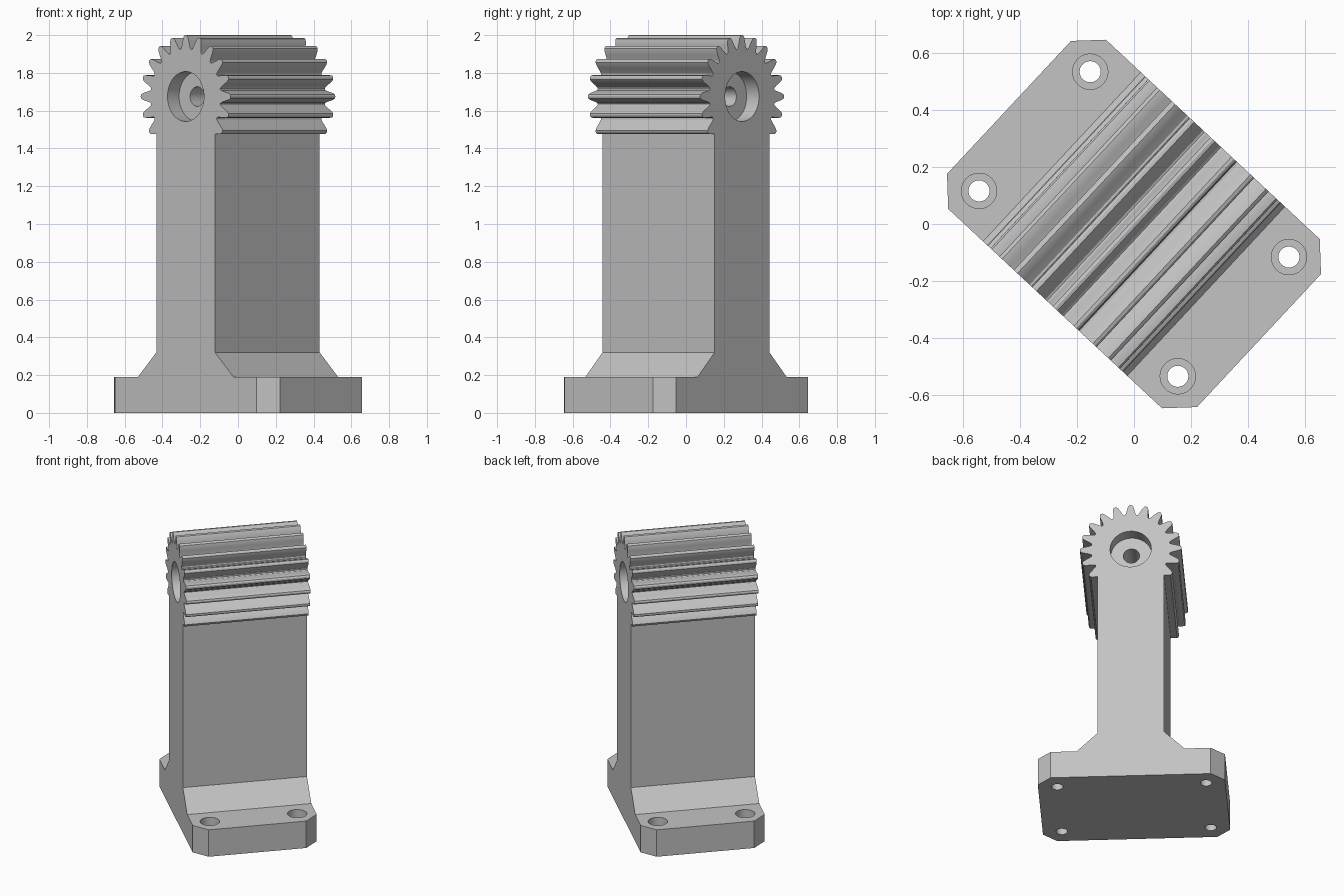
import bpy, bmesh, math
from mathutils import Matrix, Vector

cube = bpy.data.objects.get("Cube")
if cube:
    bpy.data.objects.remove(cube, do_unlink=True)

TURN = Matrix.Rotation(math.radians(-43), 4, 'Z')
HALF_LEN = 0.406      # half length along the gear axis
HALF_BASE = 0.60      # half width of the base
HALF_COL = 0.213      # half width of the column
AXIS_Z = 1.675        # height of the gear axis
TEETH = 20

grey = bpy.data.materials.new("light_grey")
grey.use_nodes = True
colour = (0.55, 0.55, 0.55, 1)
grey.diffuse_color = colour
grey.node_tree.nodes["Principled BSDF"].inputs["Base Color"].default_value = colour


def new_object(name, bm):
    bmesh.ops.recalc_face_normals(bm, faces=bm.faces)
    mesh = bpy.data.meshes.new(name)
    bm.to_mesh(mesh)
    bm.free()
    obj = bpy.data.objects.new(name, mesh)
    bpy.context.collection.objects.link(obj)
    mesh.materials.append(grey)
    return obj


def gear_profile():
    """Toothed arc from the lowest right tooth over the top to the lowest left."""
    half = [(7.4, 0.256), (5.8, 0.272), (4.6, 0.290), (3.4, 0.309), (1.9, 0.323)]
    tooth = [(-a, r) for a, r in half] + [(0, 0.326)] + [(a, r) for a, r in half[::-1]]
    tooth.append((180 / TEETH, 0.252))
    points = []
    for k in range(-2, 13):
        for offset, r in tooth:
            a = math.radians(k * 360 / TEETH + offset)
            x, z = r * math.cos(a), r * math.sin(a)
            low = (k == -2 and offset < -2) or (k == 12 and offset > 2)
            if not low:
                points.append((x, AXIS_Z + z))
    return points


# Body: base, sloped foot, column and gear head share one cross-section
right = [(HALF_BASE, 0), (HALF_BASE, 0.19), (0.346, 0.19), (HALF_COL, 0.32),
         (HALF_COL, 1.477)]
left = [(-x, z) for x, z in reversed(right)]
bm = bmesh.new()
verts = [bm.verts.new((x, -HALF_LEN, z)) for x, z in right + gear_profile() + left]
section = bm.faces.new(verts)
out = bmesh.ops.extrude_face_region(bm, geom=[section], use_keep_orig=True)
moved = [g for g in out["geom"] if isinstance(g, bmesh.types.BMVert)]
bmesh.ops.translate(bm, verts=moved, vec=(0, 2 * HALF_LEN, 0))
bmesh.ops.recalc_face_normals(bm, faces=bm.faces)

# Cut the four upright corners of the base
corners = [e for e in bm.edges
           if all(abs(abs(v.co.x) - HALF_BASE) < 1e-4 for v in e.verts)
           and abs(e.verts[0].co.z - e.verts[1].co.z) > 0.1]
bmesh.ops.bevel(bm, geom=corners, offset=0.087, segments=1, affect='EDGES')
body = new_object("gear_topped_stand", bm)


def drill(name, centre, radius, depth, along_y=False):
    """Remove a round hole from the body."""
    bm = bmesh.new()
    place = Matrix.Translation(Vector(centre))
    if along_y:
        place = place @ Matrix.Rotation(math.pi / 2, 4, 'X')
    bmesh.ops.create_cone(bm, cap_ends=True, segments=48, radius1=radius,
                          radius2=radius, depth=depth, matrix=place)
    cutter = new_object(name, bm)
    cutter.hide_render = True
    mod = body.modifiers.new(name, 'BOOLEAN')
    mod.operation = 'DIFFERENCE'
    mod.solver = 'EXACT'
    mod.object = cutter
    bpy.context.view_layer.objects.active = body
    bpy.ops.object.modifier_apply(modifier=name)
    bpy.data.objects.remove(cutter, do_unlink=True)


# Counterbored screw holes in the base
for sx in (-1, 1):
    for sy in (-1, 1):
        x, y = sx * 0.477, sy * 0.286
        drill("screw_hole", (x, y, 0.1), 0.037, 0.6)
        drill("screw_recess", (x, y, 0.19), 0.062, 0.16)

# Through bore with a wide recess at each end
drill("axle_hole", (0, 0, AXIS_Z), 0.052, 1.2, True)
for s in (-1, 1):
    drill("axle_recess", (0, s * HALF_LEN, AXIS_Z), 0.132, 0.18, True)

# Turn into place and shade the curved flanks
body.data.transform(TURN)
body.data.update()
bpy.ops.object.select_all(action='DESELECT')
body.select_set(True)
bpy.context.view_layer.objects.active = body
bpy.ops.object.shade_smooth_by_angle(angle=math.radians(30))
